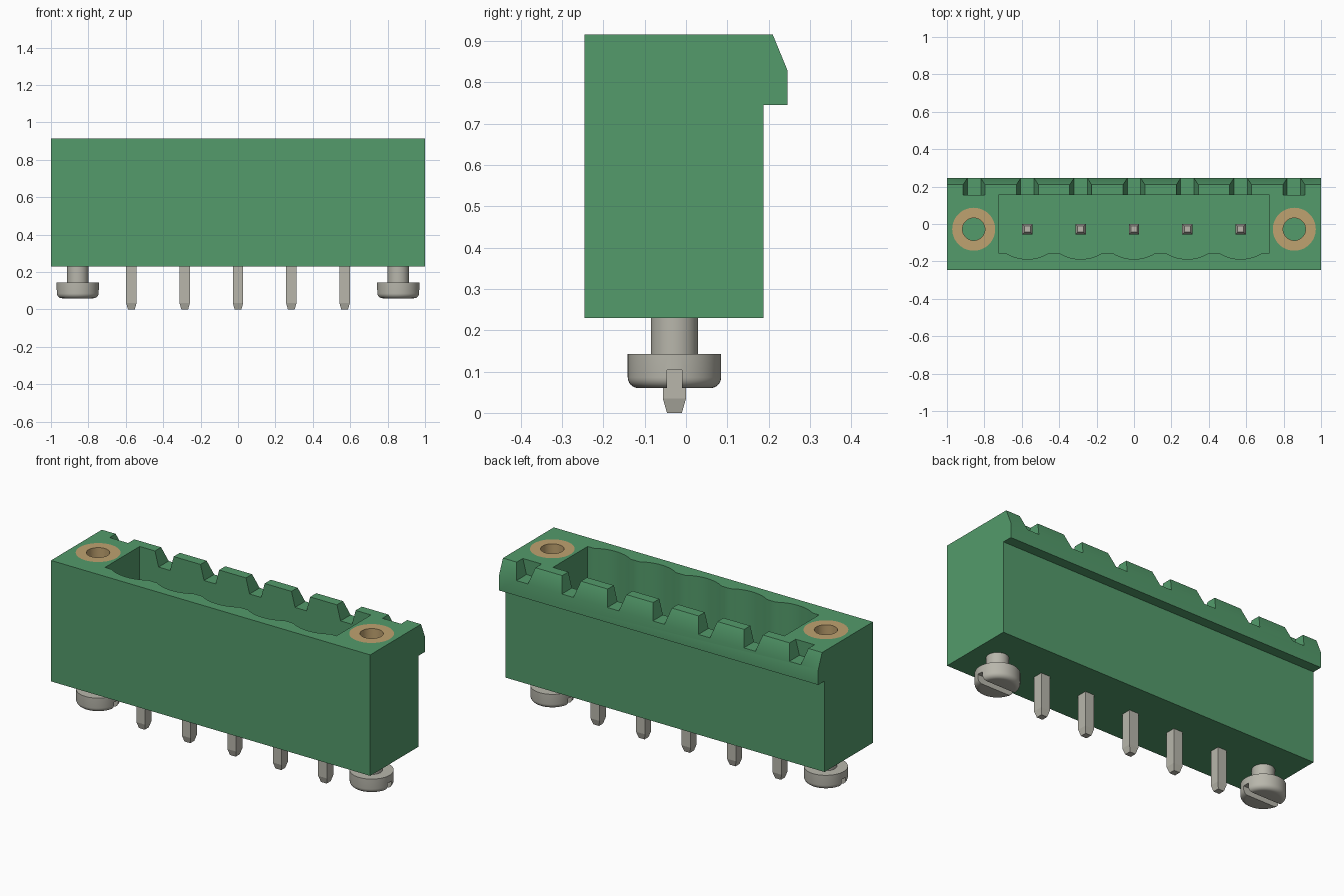
import bpy, bmesh, math

if "Cube" in bpy.data.objects:
    bpy.data.objects.remove(bpy.data.objects["Cube"], do_unlink=True)

PITCH = 0.285          # contact spacing
AXIS_Y = -0.028        # line of pins and screws
SCREW_X = 0.857
TOP, BASE = 0.915, 0.23
SIDES = {"left": 1, "right": -1}


def material(name, rgb, metallic=0.0):
    m = bpy.data.materials.new(name)
    m.use_nodes = True
    m.diffuse_color = (*rgb, 1)
    m.node_tree.nodes["Principled BSDF"].inputs["Base Color"].default_value = (*rgb, 1)
    return m


green = material("green plastic", (0.087, 0.328, 0.147))
metal = material("grey metal", (0.48, 0.47, 0.41))
brass = material("tan brass", (0.52, 0.36, 0.16))


def finish(name, bm, mat):
    bmesh.ops.recalc_face_normals(bm, faces=bm.faces)
    mesh = bpy.data.meshes.new(name)
    bm.to_mesh(mesh)
    bm.free()
    mesh.materials.append(mat)
    ob = bpy.data.objects.new(name, mesh)
    bpy.context.collection.objects.link(ob)
    return ob


def prism(name, points, vec, mat):
    """Extrude a closed 3D outline along a vector."""
    bm = bmesh.new()
    face = bm.faces.new([bm.verts.new(p) for p in points])
    new = bmesh.ops.extrude_face_region(bm, geom=[face])["geom"]
    bmesh.ops.translate(bm, vec=vec, verts=[v for v in new if isinstance(v, bmesh.types.BMVert)])
    return finish(name, bm, mat)


def lathe(name, profile, x, mat, closed=False, steps=48):
    """Spin an (r, z) profile around a vertical axis."""
    bm = bmesh.new()
    vs = [bm.verts.new((r, 0, z)) for r, z in profile]
    edges = [bm.edges.new(p) for p in zip(vs, vs[1:])]
    if closed:
        edges.append(bm.edges.new((vs[-1], vs[0])))
    bmesh.ops.spin(bm, geom=vs + edges, cent=(0, 0, 0), axis=(0, 0, 1),
                   angle=2 * math.pi, steps=steps)
    bmesh.ops.remove_doubles(bm, verts=bm.verts, dist=1e-5)
    bmesh.ops.translate(bm, vec=(x, AXIS_Y, 0), verts=bm.verts)
    return finish(name, bm, mat)


def activate(ob):
    bpy.ops.object.select_all(action='DESELECT')
    ob.select_set(True)
    bpy.context.view_layer.objects.active = ob


def cut(ob, cutter):
    """Subtract a cutter and discard it."""
    cutter.hide_render = True
    mod = ob.modifiers.new("cut", 'BOOLEAN')
    mod.operation = 'DIFFERENCE'
    mod.solver = 'EXACT'
    mod.object = cutter
    activate(ob)
    bpy.ops.object.modifier_apply(modifier=mod.name)
    bpy.data.objects.remove(cutter, do_unlink=True)


def smooth(ob):
    activate(ob)
    bpy.ops.object.shade_smooth_by_angle(angle=math.radians(35))


# Housing with chamfered latch lip along the back
section = [(-0.245, BASE), (0.188, BASE), (0.188, 0.745), (0.245, 0.745),
           (0.245, 0.83), (0.21, TOP), (-0.245, TOP)]
housing = prism("housing", [(-1, y, z) for y, z in section], (2, 0, 0), green)

# Plug cavity with one shallow scallop in front of each pin
FLOOR = 0.38
outline = [(0.725, 0.155), (-0.725, 0.155), (-0.725, -0.155)]
half, depth = 0.115, 0.033
radius = (half ** 2 + depth ** 2) / (2 * depth)
for i in range(-2, 3):
    for k in range(-6, 7):
        dx = half * k / 6
        dy = math.sqrt(radius ** 2 - dx ** 2) - (radius - depth)
        outline.append((i * PITCH + dx, -0.155 - dy))
outline.append((0.725, -0.155))
cut(housing, prism("cavity_cutter", [(x, y, FLOOR) for x, y in outline], (0, 0, 1), green))

# Tapered coding notches in the back wall
for i in range(-3, 4):
    x = i * PITCH
    y = 0.155 if abs(i) == 3 else 0.14
    notch = [(x - 0.036, y, 0.83), (x + 0.036, y, 0.83),
             (x + 0.076, y, 0.98), (x - 0.076, y, 0.98)]
    cut(housing, prism("notch_cutter", notch, (0, 0.2, 0), green))

# Screw flanges: bore, threaded insert and slotted screw at each end
for side, s in SIDES.items():
    x = s * SCREW_X
    bore = lathe("bore_cutter", [(0, 0.5), (0.115, 0.5), (0.115, 1.0), (0, 1.0)], x, green)
    cut(housing, bore)
    smooth(lathe(side + "_insert", [(0.06, 0.5), (0.115, 0.5), (0.115, TOP), (0.06, TOP)],
                 x, brass, closed=True))

    r = 0.026
    rounded = [(0.113 - r + r * math.cos(a), 0.06 + r - r * math.sin(a))
               for a in (math.pi / 2 * k / 6 for k in range(7))]
    screw = lathe(side + "_screw", [(0, 0.26), (0.057, 0.26), (0.057, 0.143), (0.113, 0.143)]
                  + rounded + [(0, 0.06)], x, metal)
    slot = [(x - 0.2, AXIS_Y + dy, z) for dy, z in
            ((-0.018, 0.0), (0.018, 0.0), (0.018, 0.104), (-0.018, 0.104))]
    cut(screw, prism("slot_cutter", slot, (0.4, 0, 0), metal))
    smooth(screw)
smooth(housing)

# Square contact pins, tapered at both ends
for i in range(-2, 3):
    bm = bmesh.new()
    rings = []
    for h, z in ((0.018, 0), (0.028, 0.035), (0.028, 0.70), (0.016, 0.735)):
        rings.append([bm.verts.new((i * PITCH + sx * h, AXIS_Y + sy * h, z))
                      for sx, sy in ((-1, -1), (1, -1), (1, 1), (-1, 1))])
    for a, b in zip(rings, rings[1:]):
        for k in range(4):
            j = (k + 1) % 4
            bm.faces.new((a[k], a[j], b[j], b[k]))
    bm.faces.new(rings[0])
    bm.faces.new(rings[-1])
    finish(f"contact_pin_{i + 3}", bm, metal)
